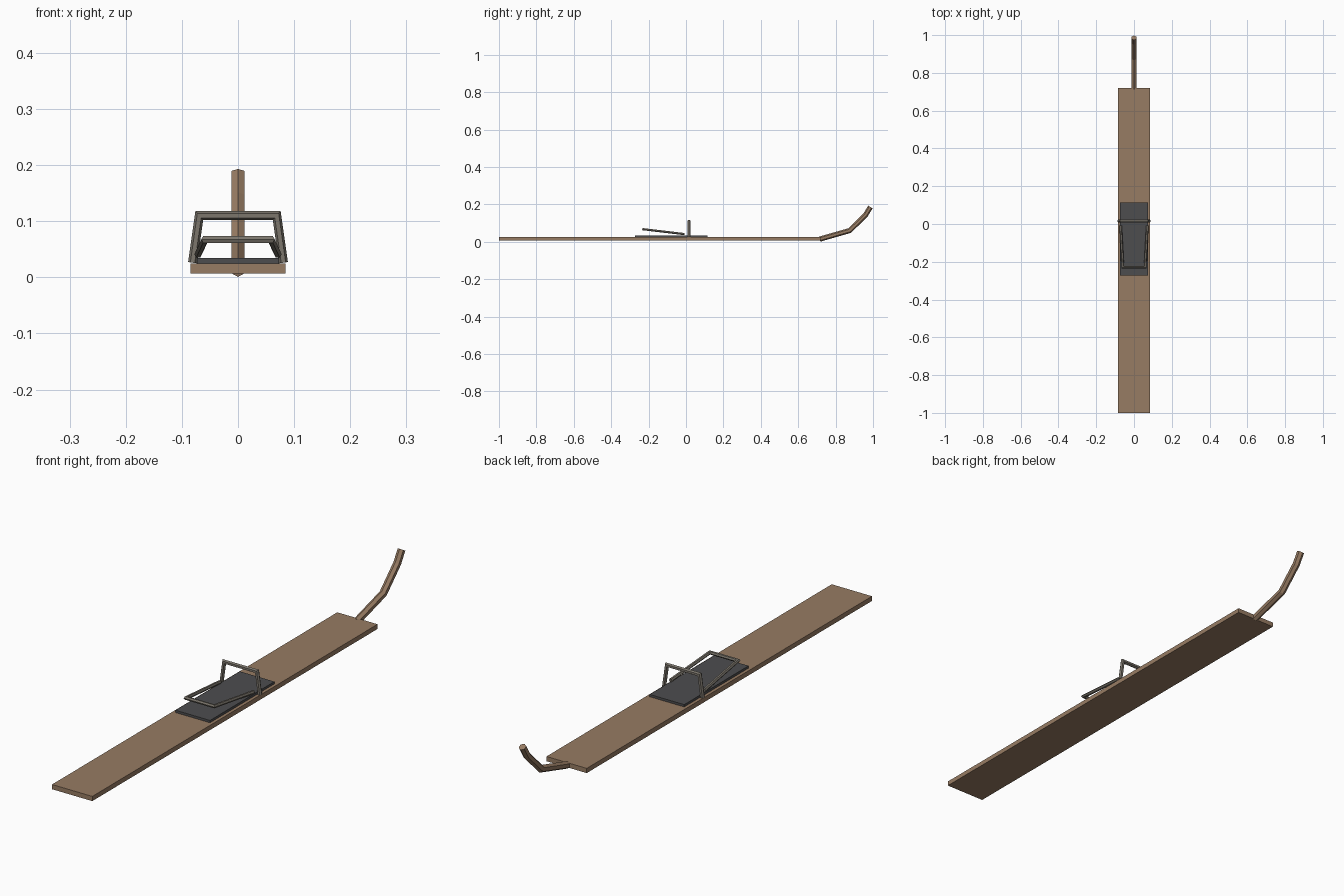
import bpy, bmesh, math
from mathutils import Vector

cube = bpy.data.objects.get("Cube")
if cube:
    bpy.data.objects.remove(cube, do_unlink=True)


def material(name, colour):
    mat = bpy.data.materials.new(name)
    mat.use_nodes = True
    mat.diffuse_color = (*colour, 1)
    mat.node_tree.nodes["Principled BSDF"].inputs["Base Color"].default_value = (*colour, 1)
    return mat


wood = material("brown wood", (0.31, 0.2, 0.125))
rubber = material("dark grey plate", (0.075, 0.075, 0.078))
metal = material("grey metal", (0.2, 0.18, 0.15))


def finish(name, bm, mat):
    bmesh.ops.recalc_face_normals(bm, faces=bm.faces)
    mesh = bpy.data.meshes.new(name)
    bm.to_mesh(mesh)
    bm.free()
    mesh.materials.append(mat)
    obj = bpy.data.objects.new(name, mesh)
    bpy.context.collection.objects.link(obj)
    return obj


def slab(name, low, high, mat):
    low, high = Vector(low), Vector(high)
    bm = bmesh.new()
    bmesh.ops.create_cube(bm, size=1)
    bmesh.ops.scale(bm, vec=high - low, verts=bm.verts)
    bmesh.ops.translate(bm, vec=(low + high) / 2, verts=bm.verts)
    return finish(name, bm, mat)


def rod(name, path, radius, mat, sides=6):
    """Sweep a polygon along a flat path with mitred corners."""
    pts = [Vector(p) for p in path]
    dirs = [(b - a).normalized() for a, b in zip(pts, pts[1:])]
    normal = dirs[0].cross(dirs[1]).normalized()
    bm = bmesh.new()
    rings = []
    for i, p in enumerate(pts):
        before, after = dirs[max(i - 1, 0)], dirs[min(i, len(dirs) - 1)]
        tangent = (before + after).normalized()
        across = normal.cross(tangent) / tangent.dot(before)
        ring = []
        for k in range(sides):
            a = math.tau * k / sides
            ring.append(bm.verts.new(p + radius * (math.cos(a) * across + math.sin(a) * normal)))
        rings.append(ring)
    for r, s in zip(rings, rings[1:]):
        for k in range(sides):
            n = (k + 1) % sides
            bm.faces.new((r[k], r[n], s[n], s[k]))
    bm.faces.new(rings[0])
    bm.faces.new(rings[-1])
    return finish(name, bm, mat)


# Long flat board and its curled tip
slab("ski_board", (-0.085, -1, 0.007), (0.085, 0.72, 0.025), wood)
rod("curled_tip", [(0, 0.715, 0.014), (0, 0.875, 0.06), (0, 0.96, 0.143), (0, 0.986, 0.186)],
    0.0138, wood)

# Foot plate
slab("foot_plate", (-0.073, -0.273, 0.024), (0.073, 0.115, 0.034), rubber)

# Upright toe hoop and the sloping heel loop
rod("toe_hoop", [(-0.081, 0.016, 0.026), (-0.069, 0.016, 0.11),
                 (0.069, 0.016, 0.11), (0.081, 0.016, 0.026)], 0.008, metal)
rod("heel_loop", [(-0.071, -0.008, 0.041), (-0.059, -0.228, 0.067),
                  (0.059, -0.228, 0.067), (0.071, -0.008, 0.041)], 0.0068, metal)
